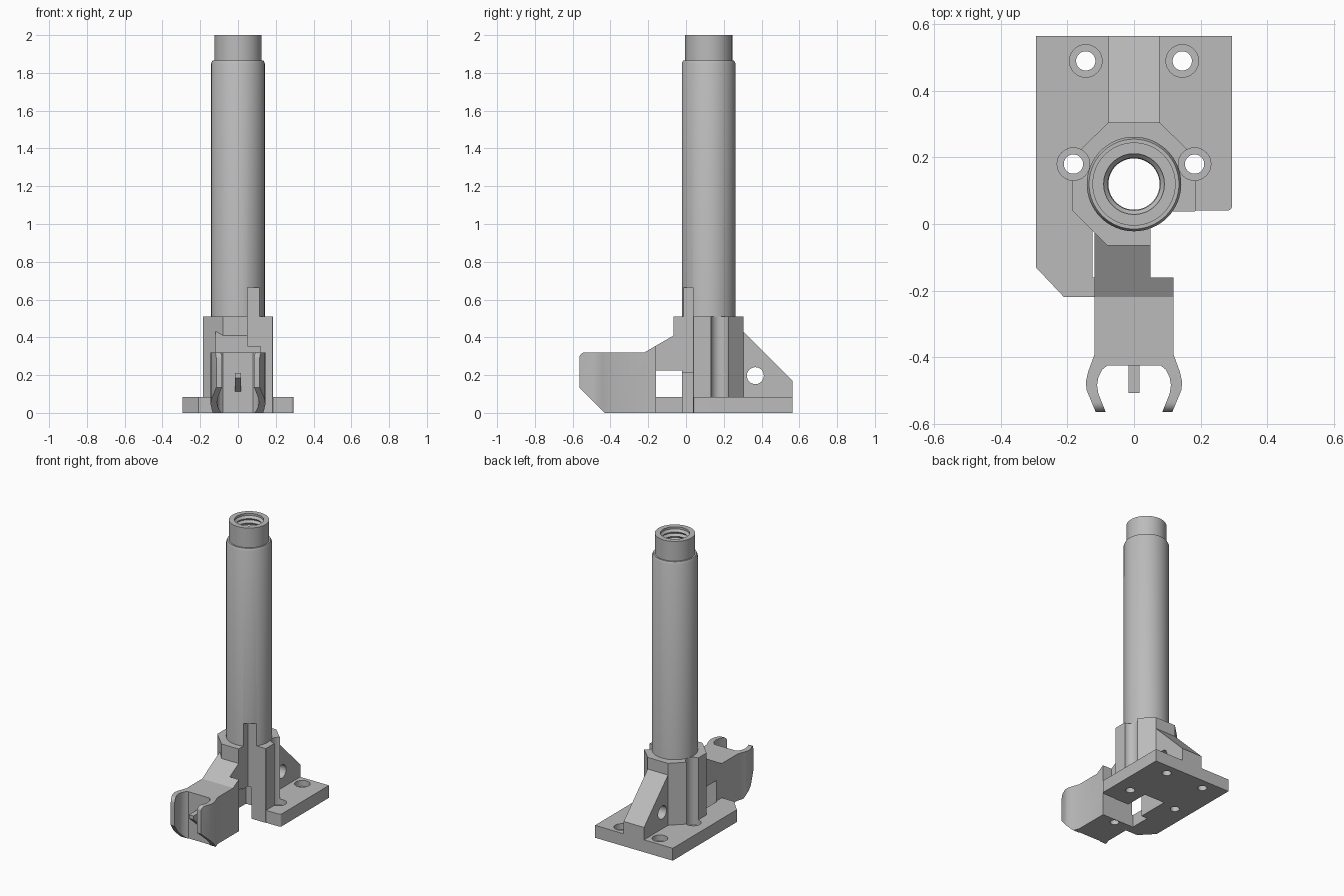
import bpy, bmesh, math
from mathutils import Matrix, Vector

if "Cube" in bpy.data.objects:
    bpy.data.objects.remove(bpy.data.objects["Cube"])

grey = bpy.data.materials.new("plain grey")
grey.use_nodes = True
COLOUR = (0.5, 0.5, 0.5, 1)
grey.diffuse_color = COLOUR
grey.node_tree.nodes["Principled BSDF"].inputs["Base Color"].default_value = COLOUR


def finish(name, bm):
    bmesh.ops.recalc_face_normals(bm, faces=bm.faces)
    mesh = bpy.data.meshes.new(name)
    bm.to_mesh(mesh)
    bm.free()
    mesh.materials.append(grey)
    obj = bpy.data.objects.new(name, mesh)
    bpy.context.collection.objects.link(obj)
    return obj


def prism(name, outline, low, high, axis="Z"):
    """Extrude an (x, y) outline along z, or a (y, z) outline along x."""
    bm = bmesh.new()
    place = (lambda a, b: (a, b, low)) if axis == "Z" else (lambda a, b: (low, a, b))
    face = bm.faces.new([bm.verts.new(place(a, b)) for a, b in outline])
    moved = bmesh.ops.extrude_face_region(bm, geom=[face])["geom"]
    step = Vector((0, 0, high - low) if axis == "Z" else (high - low, 0, 0))
    bmesh.ops.translate(bm, vec=step, verts=[v for v in moved if isinstance(v, bmesh.types.BMVert)])
    return finish(name, bm)


def box(name, x, y, z):
    return prism(name, [(x[0], y[0]), (x[1], y[0]), (x[1], y[1]), (x[0], y[1])], *z)


def lathe(name, profile, centre, sides=64):
    """Closed solid of revolution from (radius, z) points."""
    bm = bmesh.new()
    rings = []
    for r, z in profile:
        rings.append([bm.verts.new((centre[0] + r * math.cos(math.tau * i / sides),
                                    centre[1] + r * math.sin(math.tau * i / sides), z))
                      for i in range(sides)])
    for a, b in zip(rings, rings[1:]):
        for i in range(sides):
            j = (i + 1) % sides
            bm.faces.new((a[i], a[j], b[j], b[i]))
    bm.faces.new(rings[0])
    bm.faces.new(rings[-1])
    return finish(name, bm)


def boolean(obj, others, operation):
    for other in others:
        mod = obj.modifiers.new("cut", "BOOLEAN")
        mod.object, mod.operation, mod.solver = other, operation, "EXACT"
    bpy.context.view_layer.update()
    graph = bpy.context.evaluated_depsgraph_get()
    mesh = bpy.data.meshes.new_from_object(obj.evaluated_get(graph))
    obj.modifiers.clear()
    obj.data = mesh


def mirrored(half):
    return half + [(-x, y) for x, y in reversed(half)]


AXIS = (0, 0.12)

# Upright tube with a stepped neck
tube = lathe("upright_tube", [(0.142, 0), (0.142, 1.85), (0.135, 1.865),
                              (0.125, 1.865), (0.125, 2)], AXIS)

# Eight-sided collar around the tube foot
collar = prism("collar", mirrored([(0.08, -0.065), (0.185, 0.04), (0.185, 0.2), (0.077, 0.305)]), 0, 0.51)

# Base plate with one long wing
corner = [(0.28 + 0.015 * math.sin(t), 0.055 - 0.015 * math.cos(t))
          for t in (i * math.pi / 12 for i in range(7))]
plate = prism("base_plate", [(-0.295, 0.565), (-0.295, -0.13), (-0.21, -0.22), (0.118, -0.22),
                             (0.118, 0.04)] + corner + [(0.295, 0.565)], 0, 0.085)

# Sloping rear rib
rib = prism("rear_rib", [(0.25, 0), (0.565, 0), (0.565, 0.17), (0.305, 0.43), (0.25, 0.43)],
            -0.077, 0.077, "X")

# Forward arm: side profile intersected with the forked plan
round_tip = [(-0.535 - 0.03 * math.sin(t), 0.29 + 0.03 * math.cos(t))
             for t in (i * math.pi / 12 for i in range(7))]
arm = prism("forked_arm", [(0, 0), (0, 0.448), (-0.22, 0.32)] + round_tip + [(-0.565, 0.135), (-0.43, 0)],
            -0.2, 0.2, "X")
fork = prism("fork_plan", mirrored([
    (0.118, 0.02), (0.118, -0.39), (0.138, -0.445), (0.145, -0.475), (0.142, -0.5), (0.115, -0.565),
    (0.085, -0.565), (0.107, -0.51), (0.111, -0.485), (0.107, -0.46), (0.095, -0.437), (0.08, -0.425)]),
    -0.1, 0.6)
boolean(arm, [fork], "INTERSECT")

# Small wedge tongue inside the fork
tongue = prism("fork_tongue", [(-0.42, 0.11), (-0.42, 0.21), (-0.508, 0.21), (-0.508, 0.185)],
               -0.017, 0.017, "X")

# Bore with internal thread at the top
pitch, turns = 0.03, 9
start = 2 - pitch * turns
thread = [(r, start + pitch * (i + f)) for i in range(turns) for f, r in ((0, 0.079), (0.5, 0.092))]
cutters = [lathe("bore_cutter", [(0.077, -0.1), (0.077, start - 0.01)] + thread + [(0.085, 2.1)], AXIS)]

# Side relief, window under the neck, and pocket below the bore
cutters += [
    box("relief_cutter", (0.05, 0.5), (-0.16, 0.037), (-0.1, 0.665)),
    box("window_cutter", (-0.125, 0.1), (-0.16, -0.02), (-0.1, 0.225)),
    box("pocket_cutter", (-0.078, 0.078), (-0.03, 0.198), (-0.1, 0.215)),
]

# Counterbored screw holes, mirrored left and right
for side in (-1, 1):
    for x, y in ((0.145, 0.49), (0.182, 0.18)):
        cutters.append(lathe("screw_cutter", [(0.029, -0.1), (0.029, 0.045), (0.049, 0.045), (0.049, 0.8)],
                             (side * x, y), 32))

# Blind screw hole under the arm, and cross hole through the rib
cutters.append(lathe("blind_cutter", [(0.028, -0.1), (0.028, 0.09)], (0, -0.19), 32))
cross = lathe("cross_cutter", [(0.045, -0.4), (0.045, 0.4)], (0, 0), 32)
cross.data.transform(Matrix.Translation((0, 0.367, 0.197)) @ Matrix.Rotation(math.pi / 2, 4, "Y"))
cutters.append(cross)

for part in (tube, collar, plate, rib, arm):
    boolean(part, cutters, "DIFFERENCE")

for helper in cutters + [fork]:
    bpy.data.objects.remove(helper)

for part in (tube, collar, plate, rib, arm):
    part.data.shade_smooth()
    part.data.set_sharp_from_angle(angle=math.radians(25))
